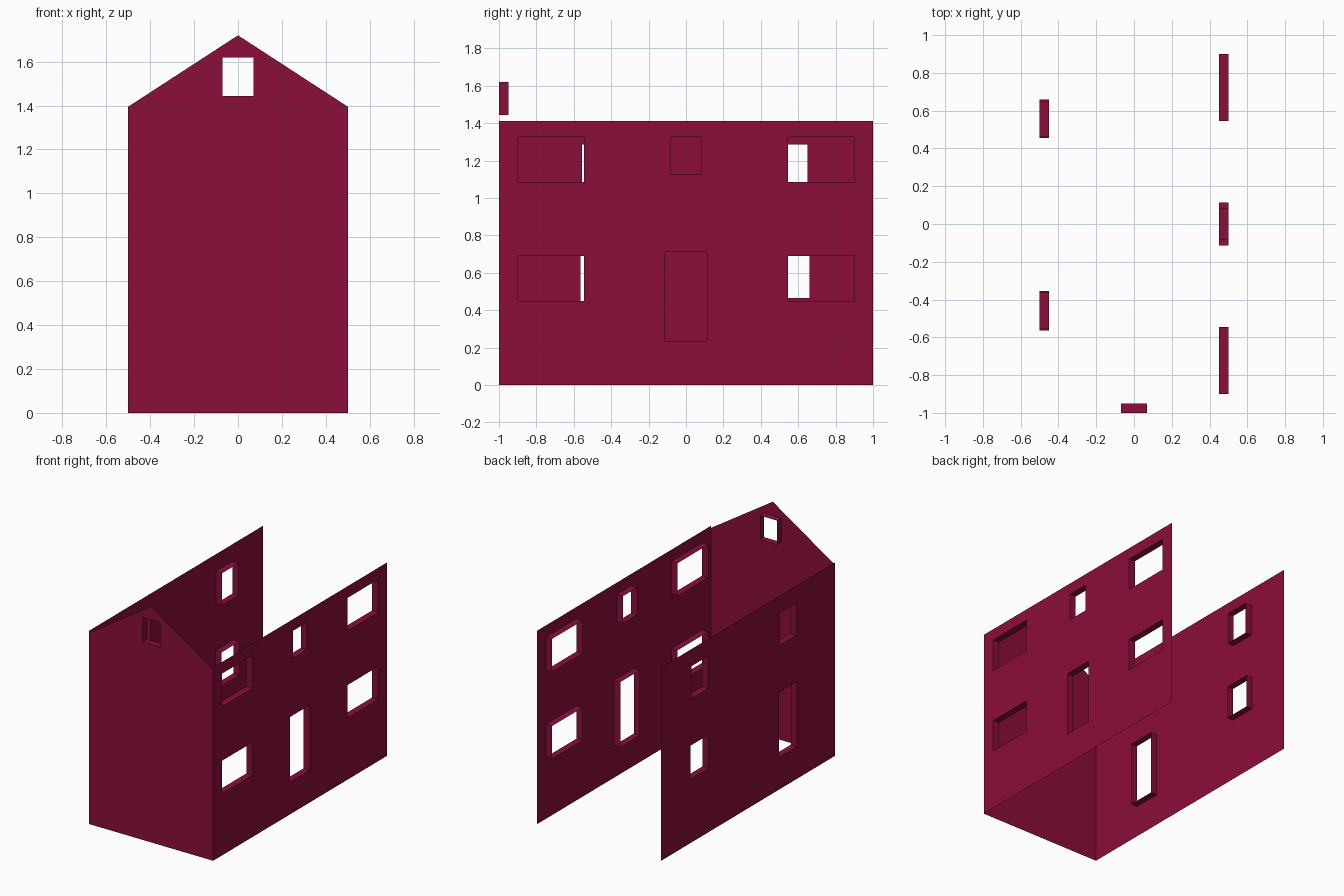
import bpy, bmesh
from mathutils import Vector

if "Cube" in bpy.data.objects:
    bpy.data.objects.remove(bpy.data.objects["Cube"])

DEPTH = 0.05          # how far the window reveals reach inside
EAVE, SIDE_TOP, RIDGE = 1.395, 1.41, 1.72

crimson = bpy.data.materials.new("crimson")
crimson.diffuse_color = (0.258, 0.0042, 0.042, 1)
crimson.use_nodes = True
crimson.node_tree.nodes["Principled BSDF"].inputs["Base Color"].default_value = crimson.diffuse_color


def rect(u0, u1, z0, z1):
    return [(u0, z0), (u1, z0), (u1, z1), (u0, z1)]


def wall(name, outline, openings, place, outward):
    """Thin wall sheet with openings, each lined by an inward reveal."""
    outward = Vector(outward)
    bm = bmesh.new()

    def loop(points):
        verts = [bm.verts.new(place(u, z)) for u, z in points]
        edges = [bm.edges.new((a, b)) for a, b in zip(verts, verts[1:] + verts[:1])]
        return verts, edges

    edges = loop(outline)[1]
    holes = []
    for opening in openings:
        verts, hole_edges = loop(rect(*opening))
        holes.append(verts)
        edges += hole_edges
    bmesh.ops.triangle_fill(bm, use_beauty=True, edges=edges, normal=outward)

    # reveals around each opening
    for verts in holes:
        inner = [bm.verts.new(v.co - outward * DEPTH) for v in verts]
        for i in range(4):
            j = (i + 1) % 4
            bm.faces.new((verts[i], verts[j], inner[j], inner[i]))

    # consistent normals, wall sheet facing outward
    bmesh.ops.recalc_face_normals(bm, faces=bm.faces[:])
    sheet = max(bm.faces, key=lambda f: abs(f.normal.dot(outward)))
    if sheet.normal.dot(outward) < 0:
        bmesh.ops.reverse_faces(bm, faces=bm.faces[:])

    mesh = bpy.data.meshes.new(name)
    bm.to_mesh(mesh)
    bm.free()
    mesh.materials.append(crimson)
    obj = bpy.data.objects.new(name, mesh)
    bpy.context.collection.objects.link(obj)


# gabled front wall with attic window
wall("front_wall",
     [(-0.5, 0), (0.5, 0), (0.5, EAVE), (0, RIDGE), (-0.5, EAVE)],
     [(-0.07, 0.07, 1.443, 1.62)],
     lambda u, z: (u, -1, z), (0, -1, 0))

# right wall: four wide windows, a small window and the door
right = [(-0.113, 0.113, 0.235, 0.71), (-0.083, 0.083, 1.125, 1.325)]
for u0, u1 in ((-0.9, -0.545), (0.545, 0.9)):
    right += [(u0, u1, 0.45, 0.69), (u0, u1, 1.085, 1.325)]
wall("right_wall", rect(-1, 1, 0, SIDE_TOP), right,
     lambda u, z: (0.5, u, z), (1, 0, 0))

# left wall: three narrow windows and a side door
left = [(-0.565, -0.355, 0.235, 0.71), (0.455, 0.66, 0.465, 0.71),
        (-0.557, -0.362, 1.05, 1.285), (0.46, 0.65, 1.05, 1.285)]
wall("left_wall", rect(-1, 1, 0, SIDE_TOP), left,
     lambda u, z: (-0.5, u, z), (-1, 0, 0))
